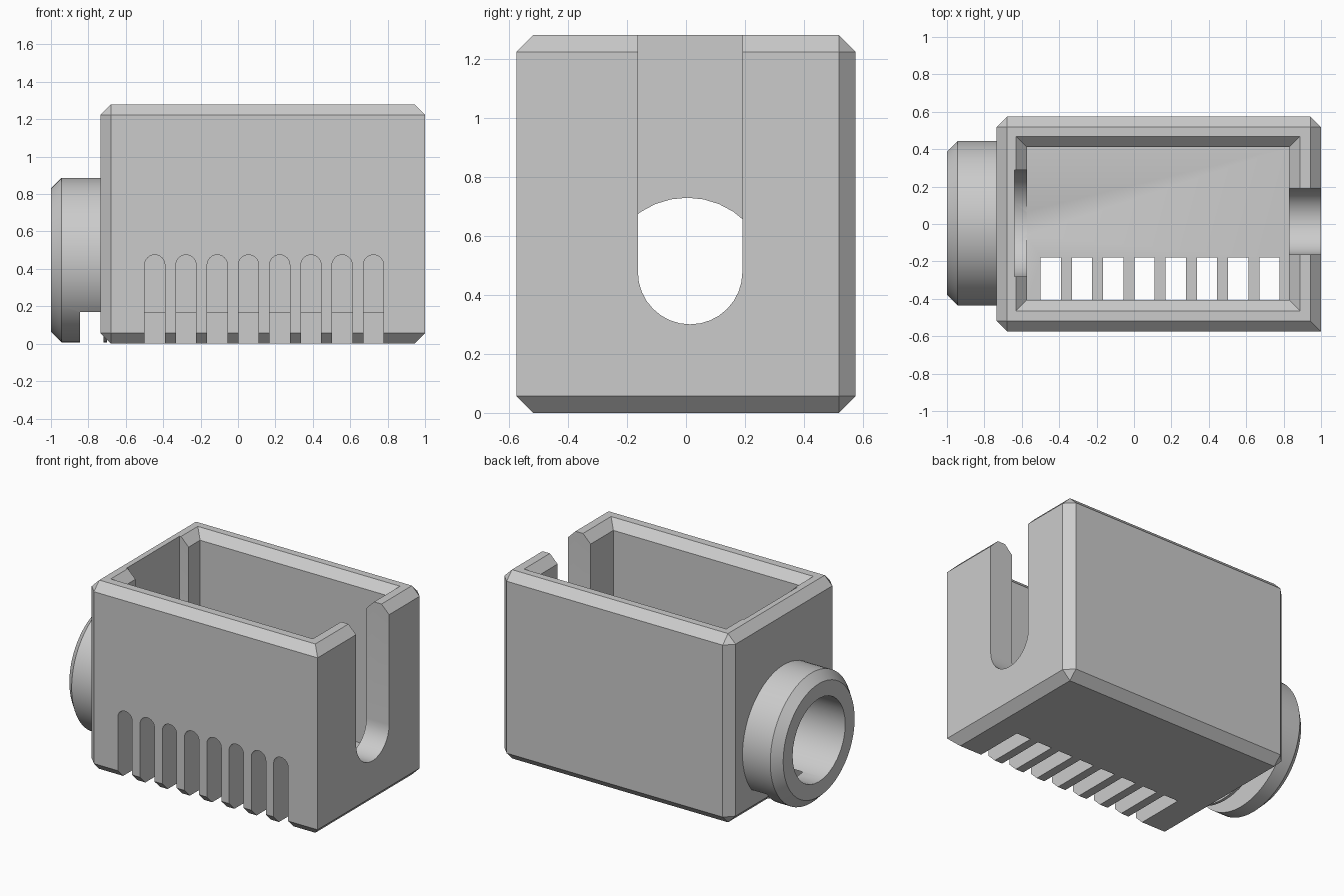
import bpy, bmesh
from math import cos, sin, pi

old = bpy.data.objects.get("Cube")
if old:
    bpy.data.objects.remove(old, do_unlink=True)

CHAMFER = 0.057
TOP = 1.28
FLOOR = 0.17
TUBE_Y, TUBE_Z = 0.004, 0.447

grey = bpy.data.materials.new("plain grey")
grey.use_nodes = True
COLOUR = (0.6, 0.6, 0.6, 1)
grey.diffuse_color = COLOUR
grey.node_tree.nodes["Principled BSDF"].inputs["Base Color"].default_value = COLOUR


def finish(name, bm):
    bmesh.ops.recalc_face_normals(bm, faces=bm.faces)
    mesh = bpy.data.meshes.new(name)
    bm.to_mesh(mesh)
    bm.free()
    mesh.materials.append(grey)
    obj = bpy.data.objects.new(name, mesh)
    bpy.context.collection.objects.link(obj)
    return obj


def loft(name, rings):
    """Solid skinned through closed rings of equal length."""
    bm = bmesh.new()
    loops = [[bm.verts.new(p) for p in ring] for ring in rings]
    n = len(loops[0])
    for a, b in zip(loops, loops[1:]):
        for i in range(n):
            j = (i + 1) % n
            bm.faces.new((a[i], a[j], b[j], b[i]))
    bm.faces.new(loops[0])
    bm.faces.new(loops[-1])
    return finish(name, bm)


def rect(x0, x1, y0, y1, z, grow=0):
    x0, x1, y0, y1 = x0 - grow, x1 + grow, y0 - grow, y1 + grow
    return [(x0, y0, z), (x1, y0, z), (x1, y1, z), (x0, y1, z)]


def lathe_x(name, profile, segments):
    """Solid of revolution about the tube axis; profile is (x, radius)."""
    angles = [2 * pi * i / segments for i in range(segments)]
    return loft(name, [[(x, TUBE_Y + r * cos(a), TUBE_Z + r * sin(a)) for a in angles]
                       for x, r in profile])


def arch(centre, radius, round_z, end_z, steps=16):
    """Outline of a slot, round at round_z and open at end_z."""
    side = 1 if round_z > end_z else -1
    pts = [(centre + radius * cos(pi * i / steps), round_z + side * radius * sin(pi * i / steps))
           for i in range(steps + 1)]
    return pts + [(centre - radius, end_z), (centre + radius, end_z)]


def slot_x(name, x0, x1, outline):
    return loft(name, [[(x, u, v) for u, v in outline] for x in (x0, x1)])


def slot_y(name, y0, y1, outline):
    return loft(name, [[(u, y, v) for u, v in outline] for y in (y0, y1)])


def combine(target, tool, operation):
    mod = target.modifiers.new("combine", 'BOOLEAN')
    mod.operation, mod.solver, mod.object = operation, 'EXACT', tool
    bpy.context.view_layer.objects.active = target
    bpy.ops.object.modifier_apply(modifier=mod.name)
    bpy.data.objects.remove(tool, do_unlink=True)


# Outer box: every edge chamfered except the upright one at the front of the slotted end
housing = loft("housing", [rect(-0.735, 1, -0.575, 0.575, z) for z in (0, TOP)])
bm = bmesh.new()
bm.from_mesh(housing.data)
edges = [e for e in bm.edges if not all(v.co.x > 0.9 and v.co.y < 0 for v in e.verts)]
bmesh.ops.bevel(bm, geom=edges, offset=CHAMFER, segments=1, affect='EDGES')
bm.to_mesh(housing.data)
bm.free()

# Round collar on the end wall, relieved underneath next to the wall
collar = lathe_x("collar", [(-1, 0.383), (-0.943, 0.44), (-0.7, 0.44)], 64)
combine(collar, loft("relief", [rect(-0.845, -0.72, -0.6, 0.6, z) for z in (-0.1, FLOOR)]),
        'DIFFERENCE')
combine(housing, collar, 'UNION')

# Open cavity with a chamfered rim
inner = (-0.573, 0.83, -0.407, 0.412)
cavity = loft("cavity", [rect(*inner, FLOOR), rect(*inner, TOP - CHAMFER),
                         rect(*inner, TOP + CHAMFER, 2 * CHAMFER)])
combine(housing, cavity, 'DIFFERENCE')

# Recess inside the end wall, then the bore through the collar
combine(housing, slot_x("recess", -0.64, -0.5729, arch(TUBE_Y, 0.285, TUBE_Z, 1.5)), 'DIFFERENCE')
combine(housing, lathe_x("bore", [(-1.1, 0.282), (-0.6, 0.282)], 32), 'DIFFERENCE')

# Tall cable slot in the opposite end
combine(housing, slot_x("cable_slot", 0.75, 1.1, arch(0.014, 0.177, 0.477, 1.5)), 'DIFFERENCE')

# Row of vents through the front wall and floor
for i in range(8):
    vent = slot_y("vent", -0.7, -0.18, arch(-0.445 + i * 0.167, 0.054, 0.421, -0.1))
    combine(housing, vent, 'DIFFERENCE')

# Smooth round surfaces, crisp edges elsewhere
bpy.ops.object.select_all(action='DESELECT')
housing.select_set(True)
bpy.context.view_layer.objects.active = housing
bpy.ops.object.shade_smooth_by_angle(angle=pi / 6)
